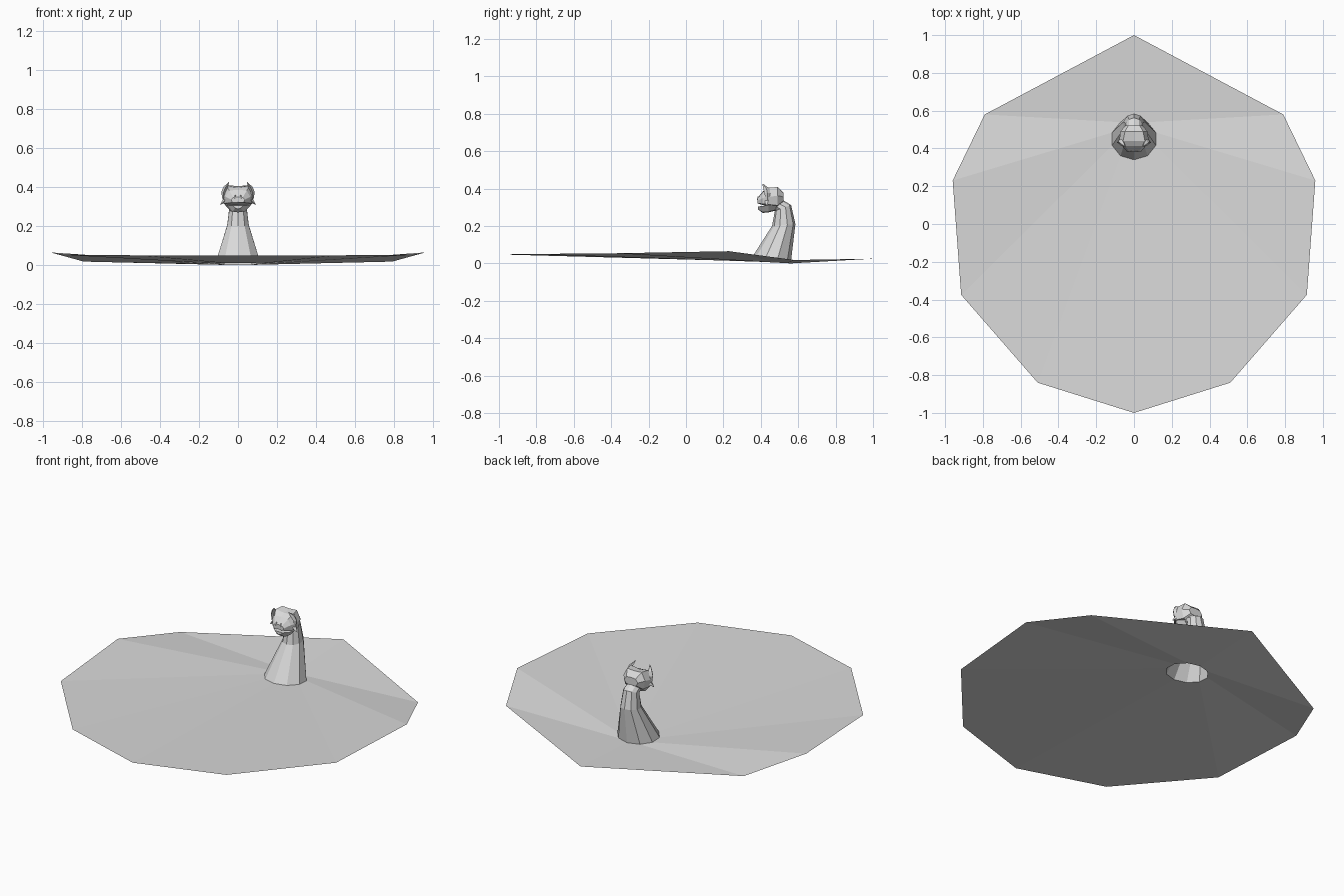
import bpy, bmesh, math
from mathutils import Vector

cube = bpy.data.objects.get("Cube")
if cube:
    bpy.data.objects.remove(cube)

grey = bpy.data.materials.new("stone grey")
grey.use_nodes = True
COLOUR = (0.7, 0.7, 0.7, 1)
grey.diffuse_color = COLOUR
grey.node_tree.nodes["Principled BSDF"].inputs["Base Color"].default_value = COLOUR


def loft(name, rings, caps=False):
    """Skin a list of closed rings that share one point count."""
    bm = bmesh.new()
    rows = [[bm.verts.new(p) for p in ring] for ring in rings]
    n = len(rows[0])
    for a, b in zip(rows, rows[1:]):
        for i in range(n):
            j = (i + 1) % n
            bm.faces.new((a[i], a[j], b[j], b[i]))
    if caps:
        bm.faces.new(rows[0])
        bm.faces.new(rows[-1])
        bmesh.ops.recalc_face_normals(bm, faces=bm.faces)
    mesh = bpy.data.meshes.new(name)
    bm.to_mesh(mesh)
    bm.free()
    mesh.materials.append(grey)
    obj = bpy.data.objects.new(name, mesh)
    bpy.context.collection.objects.link(obj)
    return obj


def mirrored(half):
    """Close a half outline whose first and last points lie on x = 0."""
    return half + [(-x, y, z) for x, y, z in half[-2:0:-1]]


def oval(front, back, width, sides=10):
    """Ring spanning a front and a back (y, z) point, width is its x radius."""
    ring = []
    for k in range(sides):
        a = math.tau * k / sides
        t = (1 - math.cos(a)) / 2
        ring.append((width * math.sin(a),
                     front[0] + (back[0] - front[0]) * t,
                     front[1] + (back[1] - front[1]) * t))
    return ring


def mirror_x(obj):
    obj.modifiers.new("mirror", "MIRROR").use_axis[0] = True


def horn(name, path):
    """Four-sided tapered spike through (point, radius) pairs, on both sides."""
    rings = []
    for (x, y, z), r in path:
        rings.append([(x + r * 0.7, y, z), (x, y + r, z),
                      (x - r * 0.7, y, z), (x, y - r, z)])
    mirror_x(loft(name, rings, caps=True))


# Wide thin sheet with a hole under the neck
base = oval((0.34, 0.012), (0.56, 0.0), 0.122)
rim = mirrored([(0, -1, 0.048), (0.51, -0.84, 0.05), (0.915, -0.375, 0.054),
                (0.96, 0.23, 0.065), (0.79, 0.58, 0.018), (0, 1, 0.025)])
loft("water_sheet", [rim, base])

# Neck rising and bending forward
loft("neck", [base,
              oval((0.46, 0.2), (0.585, 0.21), 0.058),
              oval((0.475, 0.28), (0.562, 0.312), 0.046),
              oval((0.445, 0.29), (0.52, 0.337), 0.042)])

# Skull: y, top z, brow, cheek, lip (x, z), palate z
skull = [
    (0.522, 0.378, (0.03, 0.375), (0.045, 0.355), (0.035, 0.335), 0.33),
    (0.490, 0.405, (0.048, 0.408), (0.072, 0.362), (0.06, 0.31), 0.295),
    (0.440, 0.397, (0.058, 0.405), (0.078, 0.355), (0.075, 0.315), 0.3),
    (0.412, 0.385, (0.045, 0.382), (0.062, 0.35), (0.058, 0.318), 0.312),
    (0.382, 0.35, (0.025, 0.347), (0.036, 0.335), (0.028, 0.32), 0.322),
]
loft("head", [mirrored([(0, y, top), (b[0], y, b[1]), (c[0], y, c[1]),
                        (l[0], y, l[1]), (0, y, low)])
              for y, top, b, c, l, low in skull], caps=True)

# Lower jaw: y, half width, top z, bottom z
jaw = [(0.49, 0.05, 0.315, 0.285), (0.44, 0.07, 0.312, 0.272),
       (0.41, 0.052, 0.306, 0.27), (0.386, 0.026, 0.305, 0.288)]
loft("lower_jaw", [mirrored([(0, y, hi), (w, y, hi), (w * 0.55, y, low + 0.004),
                             (0, y, low)]) for y, w, hi, low in jaw], caps=True)

# Brow horns and cheek spikes
horn("brow_horn", [((0.075, 0.435, 0.34), 0.008), ((0.074, 0.435, 0.375), 0.016),
                   ((0.063, 0.43, 0.4), 0.017), ((0.047, 0.41, 0.425), 0.002)])
horn("cheek_spike", [((0.066, 0.44, 0.335), 0.018), ((0.078, 0.435, 0.32), 0.012),
                     ((0.089, 0.432, 0.309), 0.002)])
horn("nostril", [((0.016, 0.392, 0.34), 0.012), ((0.014, 0.386, 0.358), 0.003)])
